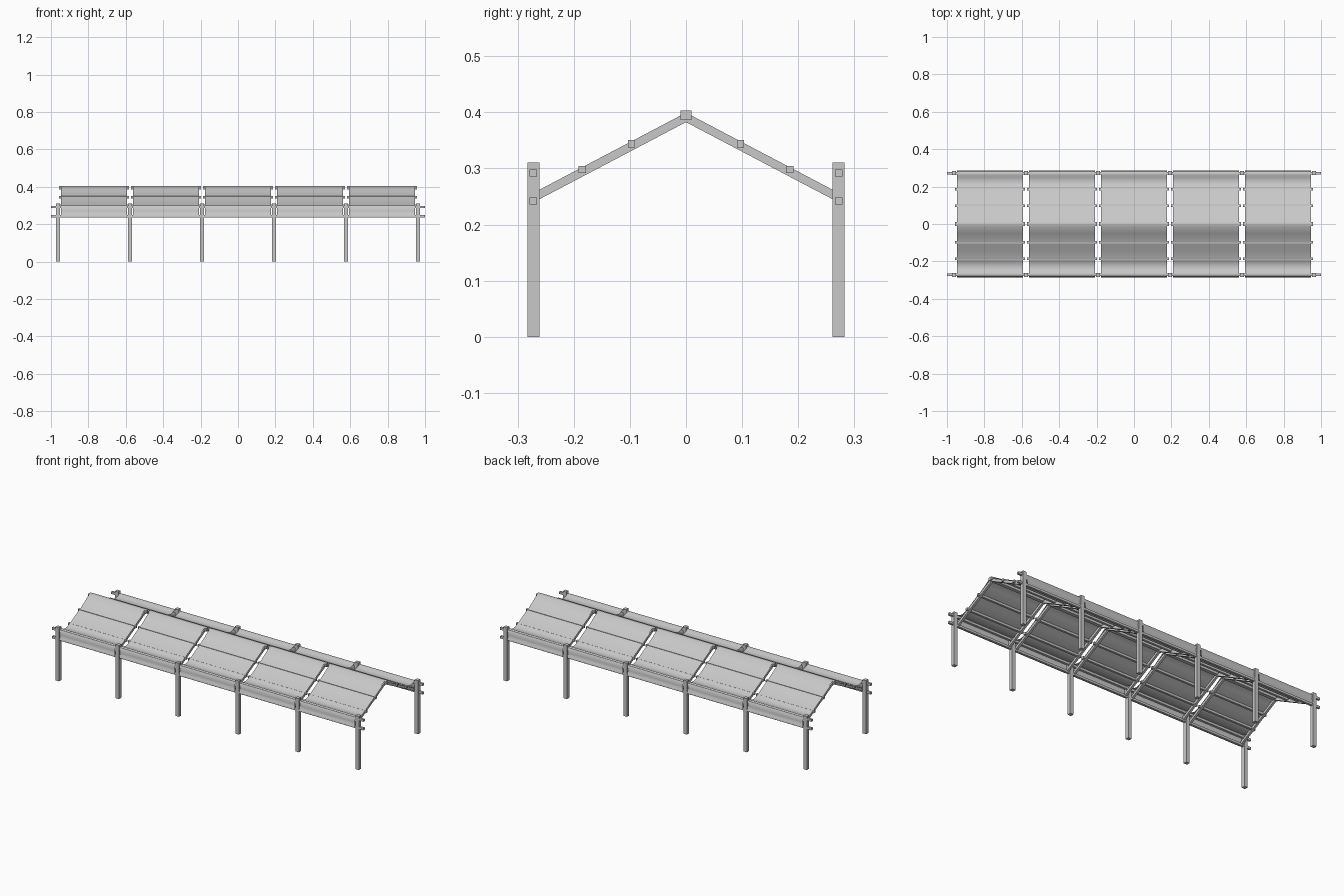
import bpy
import math

cube = bpy.data.objects.get("Cube")
if cube:
    bpy.data.objects.remove(cube)

grey = bpy.data.materials.new("light_grey")
grey.use_nodes = True
color = (0.58, 0.58, 0.58, 1)
grey.diffuse_color = color
grey.node_tree.nodes["Principled BSDF"].inputs["Base Color"].default_value = color

BAY = 0.385
HALF_CLOTH = 0.177
HALF_PURLIN = 0.186
EAVE_Y = 0.272


def add_mesh(name, verts, faces):
    mesh = bpy.data.meshes.new(name)
    mesh.from_pydata(verts, [], faces)
    mesh.materials.append(grey)
    obj = bpy.data.objects.new(name, mesh)
    bpy.context.collection.objects.link(obj)
    return obj


def box(name, center, size, tilt=0):
    bpy.ops.mesh.primitive_cube_add(size=1, location=center, rotation=(tilt, 0, 0))
    obj = bpy.context.object
    obj.name = name
    obj.scale = size
    obj.data.materials.append(grey)
    return obj


# Posts and long eave rails on both sides
for side in (-1, 1):
    for i in range(6):
        box("post", ((i - 2.5) * BAY, side * EAVE_Y, 0.1555), (0.022, 0.021, 0.311))
    for name, z in (("upper_rail", 0.292), ("lower_rail", 0.242)):
        box(name, (0, side * EAVE_Y, z), (2.0, 0.013, 0.013))

# Half of the cloth section, from the ridge out over the rails
half = [(0.0, 0.405), (0.011, 0.404), (0.05, 0.379), (0.088, 0.355),
        (0.097, 0.352), (0.106, 0.347), (0.14, 0.329), (0.178, 0.308),
        (0.19, 0.305), (0.205, 0.295), (0.228, 0.289), (0.25, 0.294),
        (0.263, 0.3), (0.274, 0.301), (0.28, 0.296), (0.2805, 0.27),
        (0.282, 0.254), (0.286, 0.249), (0.286, 0.24)]
section = [(-y, z) for y, z in reversed(half[1:])] + half

# Rafter line from the ridge down to the lower rail
foot_y, foot_z, ridge_z = 0.268, 0.25, 0.391
rafter_len = math.hypot(foot_y, ridge_z - foot_z)
pitch = math.atan2(ridge_z - foot_z, foot_y)

for bay in range(5):
    x = (bay - 2) * BAY
    # Ridge beam, purlins and rafters of the bay
    box("ridge_beam", (x, 0, 0.3945), (2 * HALF_PURLIN, 0.02, 0.017))
    for side in (-1, 1):
        for y, z in ((0.097, 0.344), (0.185, 0.298)):
            box("purlin", (x, side * y, z), (2 * HALF_PURLIN, 0.013, 0.013))
        for end in (-1, 1):
            box("rafter",
                (x + end * (HALF_CLOTH - 0.007), side * foot_y / 2, (ridge_z + foot_z) / 2),
                (0.013, rafter_len, 0.015), -side * pitch)
    # Draped cloth panel
    verts = [(x + e * HALF_CLOTH, y, z) for y, z in section for e in (-1, 1)]
    faces = [(2 * k, 2 * k + 1, 2 * k + 3, 2 * k + 2) for k in range(len(section) - 1)]
    cloth = add_mesh("cloth_panel", verts, faces)
    cloth.data.shade_smooth()
